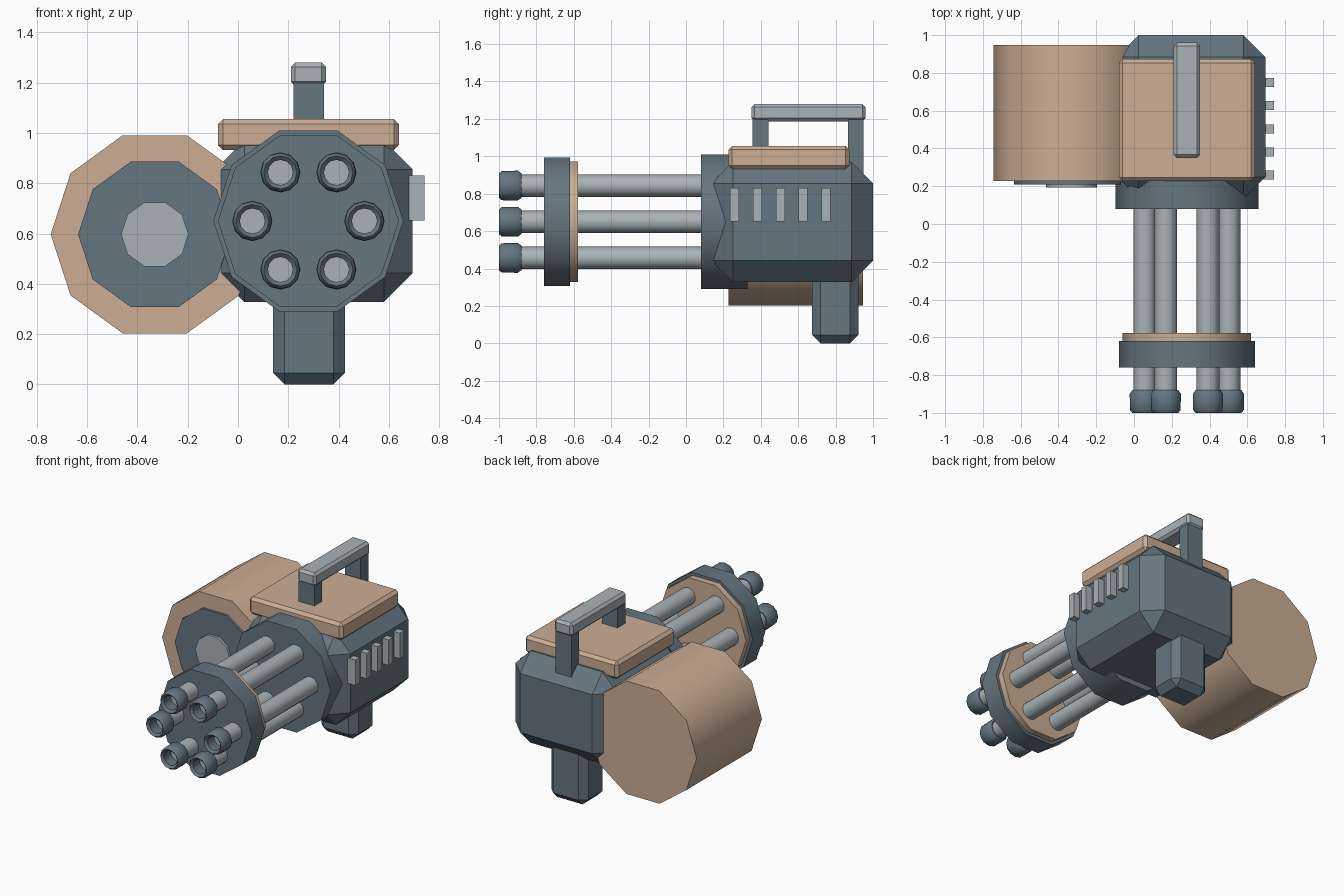
import bpy, bmesh, math
from mathutils import Vector

if "Cube" in bpy.data.objects:
    bpy.data.objects.remove(bpy.data.objects["Cube"])


def mat(name, rgb):
    m = bpy.data.materials.new(name)
    m.diffuse_color = (*rgb, 1)
    m.use_nodes = True
    m.node_tree.nodes["Principled BSDF"].inputs["Base Color"].default_value = m.diffuse_color
    return m


DARK = mat("dark_steel", (0.13, 0.18, 0.215))
LIGHT = mat("light_steel", (0.40, 0.45, 0.47))
TAN = mat("tan_paint", (0.60, 0.42, 0.30))


def finish(name, bm, material, smooth=False):
    bmesh.ops.recalc_face_normals(bm, faces=bm.faces)
    me = bpy.data.meshes.new(name)
    bm.to_mesh(me)
    bm.free()
    me.materials.append(material)
    ob = bpy.data.objects.new(name, me)
    bpy.context.collection.objects.link(ob)
    if smooth:
        bpy.ops.object.select_all(action='DESELECT')
        ob.select_set(True)
        bpy.context.view_layer.objects.active = ob
        bpy.ops.object.shade_smooth_by_angle(angle=math.radians(40))
    return ob


def box(name, x, y, z, material, bevel=0):
    """Box from (min, max) ranges, with optional single chamfer."""
    bm = bmesh.new()
    bmesh.ops.create_cube(bm, size=1)
    for v in bm.verts:
        v.co = Vector([(r[0] + r[1]) / 2 + c * (r[1] - r[0])
                       for c, r in zip(v.co, (x, y, z))])
    if bevel:
        bmesh.ops.bevel(bm, geom=bm.edges[:], offset=bevel, segments=1,
                        affect='EDGES')
    return finish(name, bm, material)


def lathe(name, cx, cz, profile, sides, material, ring=False):
    """Turn (radius, y) points about a y-axis line; ring closes the profile."""
    bm = bmesh.new()
    loops = [[bm.verts.new((cx + r * math.cos(2 * math.pi * i / sides), y,
                            cz + r * math.sin(2 * math.pi * i / sides)))
              for i in range(sides)] for r, y in profile]
    pairs = list(zip(loops, loops[1:]))
    if ring:
        pairs.append((loops[-1], loops[0]))
    else:
        bm.faces.new(loops[0])
        bm.faces.new(loops[-1])
    for a, b in pairs:
        for i in range(sides):
            j = (i + 1) % sides
            bm.faces.new((a[i], a[j], b[j], b[i]))
    return finish(name, bm, material, True)


def disc(name, cx, cz, r, y0, y1, material, sides=10):
    return lathe(name, cx, cz, [(r, y0), (r, y1)], sides, material)


# Main housing and its front collar
box("housing", (-0.09, 0.695), (0.135, 1.0), (0.328, 0.97), DARK, 0.115)
AX, AZ = 0.28, 0.65
disc("front_collar", AX, AZ, 0.378, 0.08, 0.33, DARK)

# Barrel clamp with tan backing plate
disc("barrel_clamp", AX, AZ, 0.36, -0.76, -0.62, DARK)
disc("clamp_plate", AX, AZ, 0.34, -0.62, -0.577, TAN)

# Six barrels with hollow muzzles
muzzle = [(0.05, -0.90), (0.05, -0.985), (0.066, -1.0), (0.078, -0.985),
          (0.080, -0.90), (0.066, -0.88), (0.05, -0.88)]
for k in range(6):
    a = math.radians(60 * k)
    x, z = AX + 0.223 * math.cos(a), AZ + 0.223 * math.sin(a)
    disc(f"barrel_{k + 1}", x, z, 0.06, -0.91, 0.12, LIGHT, 12)
    lathe(f"muzzle_{k + 1}", x, z, muzzle, 12, DARK, ring=True)

# Ammunition drum
DX, DZ = -0.331, 0.597
disc("drum", DX, DZ, 0.414, 0.227, 0.947, TAN)
disc("drum_face", DX, DZ, 0.305, 0.21, 0.26, DARK)
disc("drum_hub", DX, DZ, 0.134, 0.192, 0.24, LIGHT)

# Top cover and carry handle
box("top_cover", (-0.08, 0.64), (0.227, 0.873), (0.932, 1.055), TAN, 0.02)
for n, y0 in (("front", 0.355), ("rear", 0.865)):
    box(f"handle_post_{n}", (0.22, 0.342), (y0, y0 + 0.085), (0.90, 1.20), DARK)
box("handle_bar", (0.21, 0.35), (0.35, 0.96), (1.187, 1.28), LIGHT, 0.017)

# Lower grip
box("grip", (0.14, 0.425), (0.675, 0.922), (0, 0.45), DARK, 0.045)

# Side cooling fins
for k in range(5):
    y = 0.259 + 0.1225 * k
    box(f"side_fin_{k + 1}", (0.66, 0.742), (y - 0.024, y + 0.024),
        (0.652, 0.83), LIGHT)
